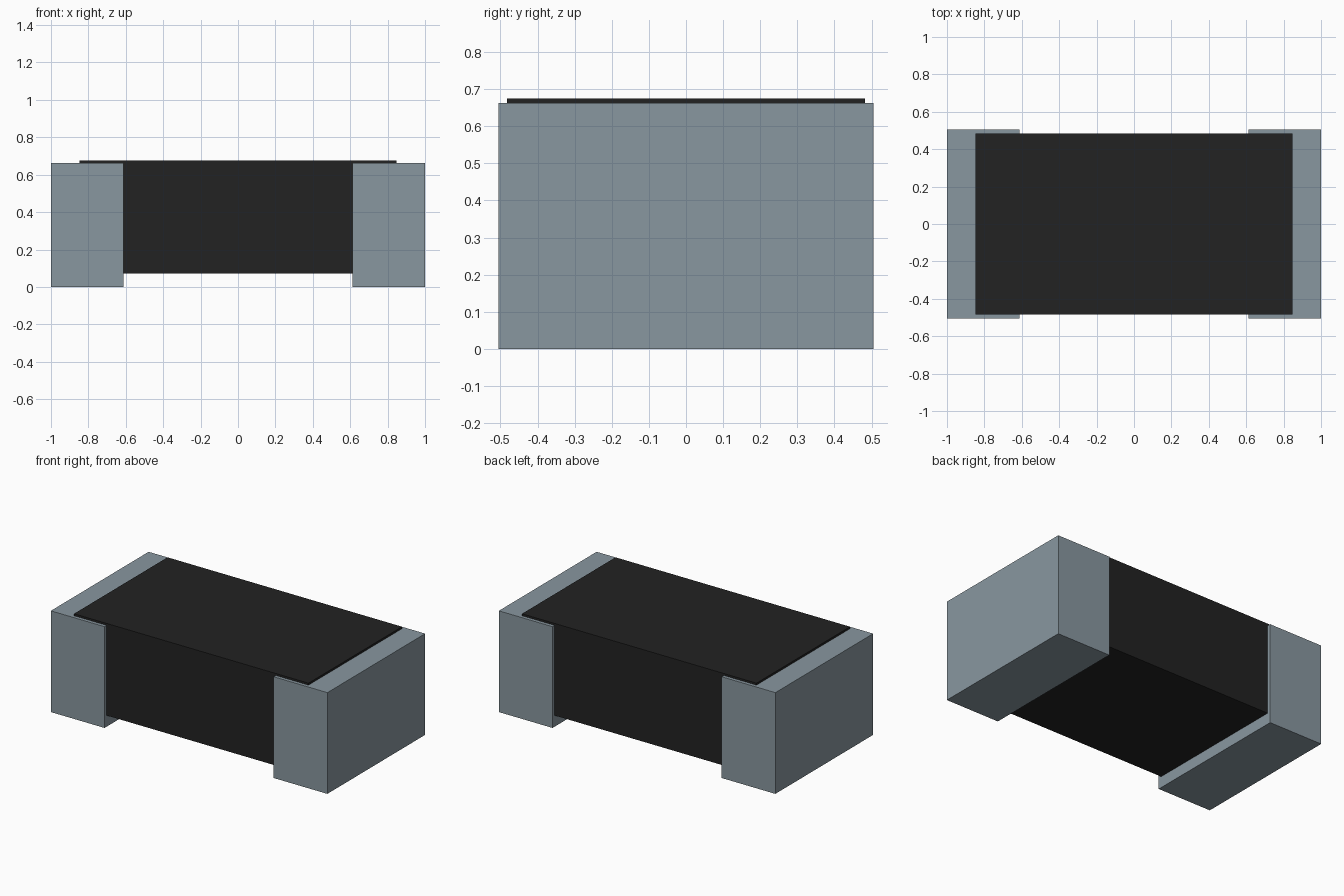
import bpy
import bmesh
from mathutils import Vector

default = bpy.data.objects.get("Cube")
if default:
    bpy.data.objects.remove(default, do_unlink=True)


def make_material(name, rgb):
    mat = bpy.data.materials.new(name)
    mat.use_nodes = True
    colour = (*rgb, 1.0)
    mat.diffuse_color = colour
    mat.node_tree.nodes["Principled BSDF"].inputs["Base Color"].default_value = colour
    return mat


def make_box(name, low, high, mat):
    low, high = Vector(low), Vector(high)
    bm = bmesh.new()
    bmesh.ops.create_cube(bm, size=1)
    bmesh.ops.scale(bm, vec=high - low, verts=bm.verts)
    bmesh.ops.translate(bm, vec=(low + high) / 2, verts=bm.verts)
    mesh = bpy.data.meshes.new(name)
    bm.to_mesh(mesh)
    bm.free()
    mesh.materials.append(mat)
    obj = bpy.data.objects.new(name, mesh)
    bpy.context.collection.objects.link(obj)
    return obj


black = make_material("matte black", (0.016, 0.016, 0.016))
metal = make_material("blue grey metal", (0.25, 0.31, 0.35))

# Dark block, standing slightly proud of the end caps
make_box("body", (-0.848, -0.483, 0.073), (0.848, 0.483, 0.675), black)

# Metal end caps wrapping both ends
for side, x0, x1 in (("right", -1, -0.612), ("left", 0.612, 1)):
    make_box(side + "_end_cap", (x0, -0.505, 0), (x1, 0.505, 0.662), metal)
